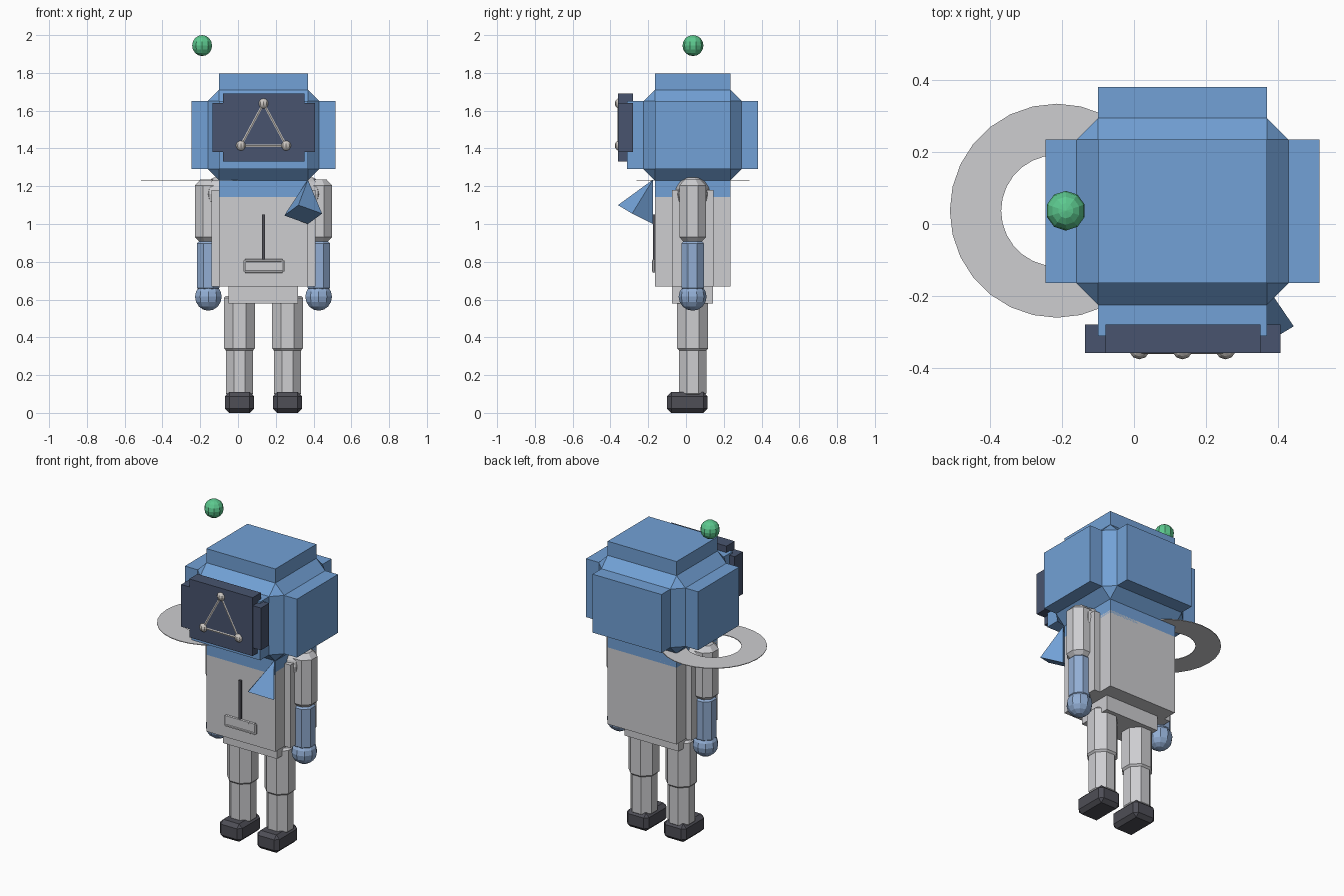
import bpy, bmesh, math
from mathutils import Vector, Matrix

if "Cube" in bpy.data.objects:
    bpy.data.objects.remove(bpy.data.objects["Cube"])

CX, CY = 0.135, 0.035  # body axis


def srgb(r, g, b):
    f = lambda c: c / 12.92 if c <= 0.04045 else ((c + 0.055) / 1.055) ** 2.4
    return (f(r / 255), f(g / 255), f(b / 255), 1)


def material(name, *rgb):
    m = bpy.data.materials.new(name)
    m.diffuse_color = srgb(*rgb)
    m.use_nodes = True
    m.node_tree.nodes["Principled BSDF"].inputs["Base Color"].default_value = m.diffuse_color
    return m


BLUE = material("helmet_blue", 114, 161, 214)
MUTED = material("glove_blue", 146, 174, 212)
GREY = material("suit_grey", 205, 205, 208)
NAVY = material("visor_navy", 72, 84, 110)
DARK = material("boot_dark", 78, 78, 86)
GREEN = material("ball_green", 92, 200, 142)
PALE = material("strut_pale", 204, 199, 194)


def finish(name, bm, mat):
    bmesh.ops.recalc_face_normals(bm, faces=bm.faces[:])
    me = bpy.data.meshes.new(name)
    bm.to_mesh(me)
    bm.free()
    me.materials.append(mat)
    ob = bpy.data.objects.new(name, me)
    bpy.context.collection.objects.link(ob)
    return ob


def box(name, lo, hi, mat, bevel=0.0, extrude=0.0):
    """Box from two corners; optional chamfer, then main faces pushed outward."""
    lo, hi = Vector(lo), Vector(hi)
    bm = bmesh.new()
    bmesh.ops.create_cube(bm, size=1)
    for v in bm.verts:
        v.co = (lo + hi) / 2 + v.co * (hi - lo)
    if bevel:
        bmesh.ops.bevel(bm, geom=bm.edges[:], offset=bevel, segments=1,
                        affect='EDGES', profile=0.5)
    if extrude:
        bm.normal_update()
        flat = [f for f in bm.faces if max(abs(c) for c in f.normal) > 0.99]
        for f in flat:
            n = f.normal.copy()
            new = bmesh.ops.extrude_discrete_faces(bm, faces=[f])["faces"][0]
            for v in new.verts:
                v.co += n * extrude
            # walls between the raised face and the chamfered core
            ring = list(new.verts)
            base = [bm.verts.new(v.co - n * extrude) for v in ring]
            for i in range(4):
                j = (i + 1) % 4
                bm.faces.new((base[i], base[j], ring[j], ring[i]))
        bmesh.ops.remove_doubles(bm, verts=bm.verts[:], dist=1e-5)
    return finish(name, bm, mat)


def limb(name, x, z0, z1, width, mat, chamfer=0.012):
    """Upright octagonal limb with slightly chamfered ends."""
    r = width / 2 / math.cos(math.pi / 8)
    bm = bmesh.new()
    rings = []
    for rad, z in ((r - chamfer, z0), (r, z0 + chamfer),
                   (r, z1 - chamfer), (r - chamfer, z1)):
        rings.append([bm.verts.new((x + rad * math.cos(a), CY + rad * math.sin(a), z))
                      for a in (math.pi / 8 + i * math.pi / 4 for i in range(8))])
    for a, b in zip(rings, rings[1:]):
        for i in range(8):
            j = (i + 1) % 8
            bm.faces.new((a[i], a[j], b[j], b[i]))
    bm.faces.new(rings[0])
    bm.faces.new(rings[-1])
    return finish(name, bm, mat)


def ball(name, loc, r, mat, u=10, v=8):
    bm = bmesh.new()
    bmesh.ops.create_uvsphere(bm, u_segments=u, v_segments=v, radius=r,
                              matrix=Matrix.Translation(loc))
    return finish(name, bm, mat)


def rod(name, a, b, r, mat, sides=8):
    a, b = Vector(a), Vector(b)
    rot = (b - a).to_track_quat('Z', 'Y').to_matrix().to_4x4()
    bm = bmesh.new()
    bmesh.ops.create_cone(bm, cap_ends=True, segments=sides, radius1=r, radius2=r,
                          depth=(b - a).length,
                          matrix=Matrix.Translation((a + b) / 2) @ rot)
    return finish(name, bm, mat)


# Helmet: chamfered core with six raised panels
box("helmet", (-0.16, -0.225, 1.23), (0.43, 0.295, 1.71), BLUE, 0.06, 0.087)

# Visor: two crossing slabs
box("visor_tall", (-0.08, -0.36, 1.33), (0.352, -0.28, 1.69), NAVY)
box("visor_wide", (-0.136, -0.359, 1.38), (0.408, -0.28, 1.64), NAVY)

# Triangular strut ornament on the visor
nodes = [(0.135, -0.348, 1.638), (0.015, -0.348, 1.415), (0.255, -0.348, 1.415)]
for i, p in enumerate(nodes):
    ball(f"strut_node_{i}", p, 0.029, PALE, 10, 8)
    rod(f"strut_rod_{i}", p, nodes[(i + 1) % 3], 0.0145, PALE)

# Torso, side panels and pelvis
box("torso", (-0.10, -0.164, 0.67), (0.37, 0.235, 1.16), GREY)
box("torso_sides", (-0.14, -0.075, 0.67), (0.41, 0.145, 1.18), GREY)
box("pelvis", (-0.05, -0.075, 0.578), (0.318, 0.143, 0.70), GREY)

# Zip and pouch
box("zip", (0.127, -0.176, 0.81), (0.143, -0.16, 1.05), DARK)
box("pouch", (0.038, -0.173, 0.748), (0.236, -0.16, 0.806), GREY)
for z in (0.748, 0.806):
    rod("pouch_rim", (0.038, -0.171, z), (0.236, -0.171, z), 0.008, GREY, 6)
for x in (0.036, 0.238):
    rod("pouch_rim", (x, -0.171, 0.748), (x, -0.171, 0.806), 0.008, GREY, 6)

# Arms and legs on both sides of the body axis
for side, s in (("left", -1), ("right", 1)):
    ax = CX + s * 0.292
    ball(f"{side}_shoulder", (CX + s * 0.235, CY, 1.158), 0.093, GREY, 10, 8)
    limb(f"{side}_upper_arm", ax, 0.90, 1.235, 0.14, GREY, 0.03)
    limb(f"{side}_forearm", ax, 0.65, 0.91, 0.118, MUTED)
    ball(f"{side}_hand", (ax, CY, 0.615), 0.074, MUTED, 10, 8)
    lx = CX + s * 0.127
    limb(f"{side}_thigh", lx, 0.33, 0.62, 0.165, GREY)
    limb(f"{side}_shin", lx, 0.09, 0.345, 0.145, GREY)
    box(f"{side}_boot", (lx - 0.076, -0.10, 0), (lx + 0.076, 0.115, 0.11), DARK, 0.022)

# Pyramid scarf end hanging at the neck
bm = bmesh.new()
tip = bm.verts.new((0.37, -0.175, 1.235))
base = [bm.verts.new(p) for p in ((0.245, -0.25, 1.045), (0.37, -0.175, 1.0),
                                  (0.445, -0.285, 1.055), (0.32, -0.36, 1.10))]
bm.faces.new(base)
for i in range(4):
    bm.faces.new((base[i], base[(i + 1) % 4], tip))
finish("scarf_end", bm, BLUE)

# Flat ring level with the helmet base
bm = bmesh.new()
N = 28
loops = [[bm.verts.new((-0.215 + r * math.cos(2 * math.pi * i / N),
                        0.037 + r * math.sin(2 * math.pi * i / N), z))
          for i in range(N)]
         for r, z in ((0.155, 1.23), (0.298, 1.23), (0.298, 1.234), (0.155, 1.234))]
for k in range(4):
    a, b = loops[k], loops[(k + 1) % 4]
    for i in range(N):
        j = (i + 1) % N
        bm.faces.new((a[i], a[j], b[j], b[i]))
finish("flat_ring", bm, GREY)

# Floating ball above the helmet
ball("floating_ball", (-0.19, 0.037, 1.9445), 0.0555, GREEN, 10, 8)
